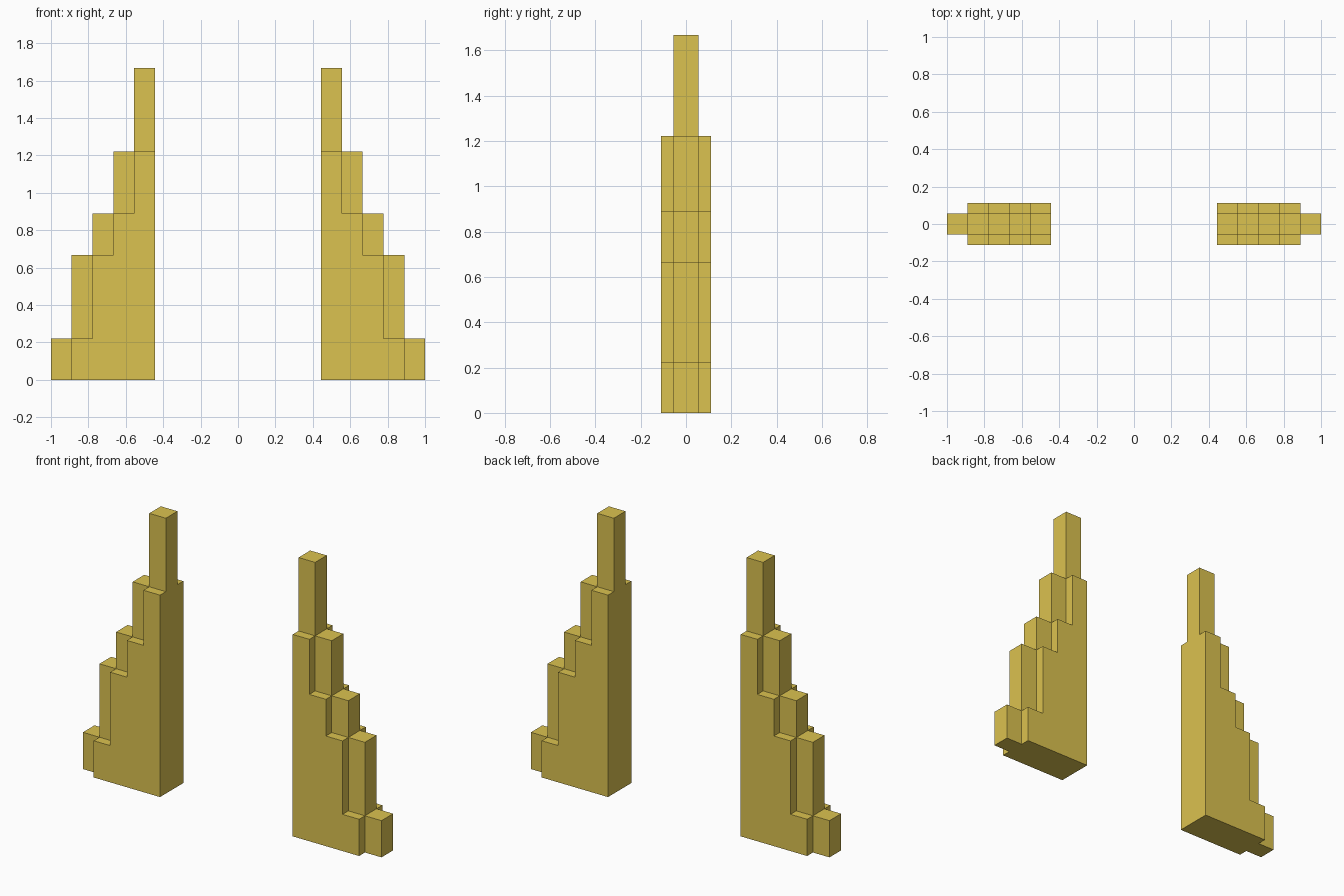
import bpy, bmesh, math
from mathutils import Matrix

if "Cube" in bpy.data.objects:
    bpy.data.objects.remove(bpy.data.objects["Cube"])

U = 1 / 9                              # block size
LEVELS = [0, 2, 6, 8, 11, 15]          # step heights in blocks

gold = bpy.data.materials.new("gold")
gold.diffuse_color = (0.71, 0.54, 0.08, 1)
gold.use_nodes = True
gold.node_tree.nodes["Principled BSDF"].inputs["Base Color"].default_value = gold.diffuse_color


def level(i, j):
    """Step reached by column i (inner to outer), half-block row j (0..3)."""
    if not (0 <= i < 5 and 0 <= j < 4):
        return 0
    return 5 - i - (1 if j in (0, 3) else 0)


def stepped_tower(name, turn):
    bm = bmesh.new()

    def quad(points):
        bm.faces.new([bm.verts.new((x * U, y * U, z * U)) for x, y, z in points])

    for i in range(5):
        for j in range(4):
            top = level(i, j)
            if top == 0:
                continue
            x0, y0 = 4 + i, (j - 2) / 2
            ring = [(x0, y0), (x0 + 1, y0), (x0 + 1, y0 + .5), (x0, y0 + .5)]
            # step top and underside
            quad([(x, y, LEVELS[top]) for x, y in ring])
            quad([(x, y, 0) for x, y in reversed(ring)])
            # walls exposed above each neighbour
            for side, (di, dj) in enumerate([(0, -1), (1, 0), (0, 1), (-1, 0)]):
                a, b = ring[side], ring[(side + 1) % 4]
                for k in range(level(i + di, j + dj), top):
                    lo, hi = LEVELS[k], LEVELS[k + 1]
                    quad([(*a, lo), (*b, lo), (*b, hi), (*a, hi)])

    # weld, then merge flat regions into clean faces
    bmesh.ops.remove_doubles(bm, verts=bm.verts[:], dist=1e-4)
    bmesh.ops.dissolve_limit(bm, angle_limit=0.01, verts=bm.verts[:], edges=bm.edges[:])
    bm.transform(Matrix.Rotation(turn, 4, 'Z'))
    mesh = bpy.data.meshes.new(name)
    bm.to_mesh(mesh)
    bm.free()
    mesh.materials.append(gold)
    bpy.context.collection.objects.link(bpy.data.objects.new(name, mesh))


# matching towers facing each other
stepped_tower("right_stepped_tower", 0)
stepped_tower("left_stepped_tower", math.pi)
